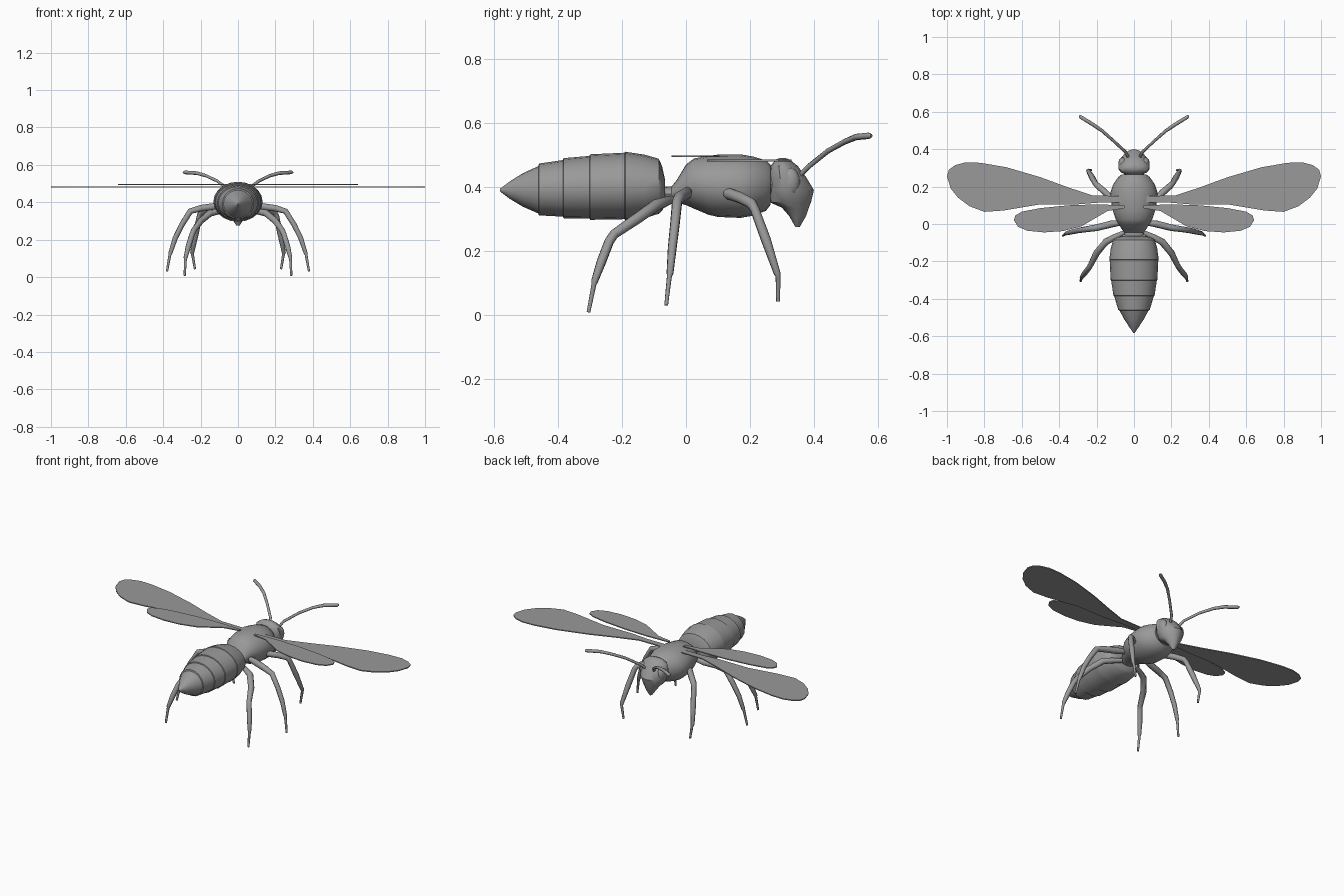
import bpy, bmesh, math
from mathutils import Vector

grey = bpy.data.materials.new("plain grey")
grey.diffuse_color = (0.32, 0.32, 0.32, 1)


def finish(name, bm, angle=35):
    bmesh.ops.recalc_face_normals(bm, faces=bm.faces)
    me = bpy.data.meshes.new(name)
    bm.to_mesh(me)
    bm.free()
    ob = bpy.data.objects.new(name, me)
    bpy.context.collection.objects.link(ob)
    me.materials.append(grey)
    bpy.context.view_layer.objects.active = ob
    ob.select_set(True)
    bpy.ops.object.shade_smooth_by_angle(angle=math.radians(angle))
    ob.select_set(False)
    return ob


def skin(bm, rings):
    """Join rings of points into a closed tube."""
    loops = [[bm.verts.new(p) for p in r] for r in rings]
    n = len(loops[0])
    for a, b in zip(loops, loops[1:]):
        for i in range(n):
            j = (i + 1) % n
            bm.faces.new((a[i], a[j], b[j], b[i]))
    bm.faces.new(loops[0])
    bm.faces.new(loops[-1])


def body(name, rows, n=20):
    """Rows of (y, half width, bottom z, top z)."""
    bm = bmesh.new()
    skin(bm, [[(w * math.cos(t), y, (lo + hi) / 2 + (hi - lo) / 2 * math.sin(t))
               for t in (math.tau * i / n for i in range(n))]
              for y, w, lo, hi in rows])
    return finish(name, bm)


def limb(name, path, side, n=8):
    """Tapered tube along (x, y, z, radius) points."""
    pts = [Vector((p[0] * side, p[1], p[2])) for p in path]
    rings = []
    for i, p in enumerate(pts):
        d = (pts[min(i + 1, len(pts) - 1)] - pts[max(i - 1, 0)]).normalized()
        u = d.cross(Vector((0.3, 1, 0.2))).normalized()
        v = d.cross(u)
        rings.append([p + path[i][3] * (u * math.cos(t) + v * math.sin(t))
                      for t in (math.tau * k / n for k in range(n))])
    bm = bmesh.new()
    skin(bm, rings)
    return finish(name, bm, 50)


def wing(name, outline, z, side, thick=0.006):
    bm = bmesh.new()
    skin(bm, [[(x * side, y, z + h) for x, y in outline] for h in (-thick / 2, thick / 2)])
    return finish(name, bm)


# Abdomen: overlapping plates, each stepping in at the rear
body("abdomen", [
    (-0.582, 0.004, 0.386, 0.394), (-0.55, 0.026, 0.362, 0.418), (-0.51, 0.052, 0.338, 0.443),
    (-0.462, 0.078, 0.317, 0.465), (-0.46, 0.084, 0.311, 0.473), (-0.385, 0.106, 0.307, 0.484),
    (-0.383, 0.110, 0.302, 0.490), (-0.302, 0.122, 0.301, 0.497), (-0.30, 0.125, 0.297, 0.502),
    (-0.192, 0.130, 0.299, 0.507), (-0.19, 0.132, 0.296, 0.510), (-0.13, 0.124, 0.302, 0.501),
    (-0.085, 0.112, 0.316, 0.488), (-0.075, 0.10, 0.325, 0.465), (-0.065, 0.06, 0.345, 0.42)])

# Thorax with narrow waist, and neck
body("thorax", [
    (-0.075, 0.05, 0.355, 0.40), (-0.045, 0.05, 0.355, 0.402), (-0.03, 0.064, 0.352, 0.42),
    (0.0, 0.082, 0.343, 0.47), (0.025, 0.098, 0.332, 0.489), (0.07, 0.113, 0.313, 0.497),
    (0.10, 0.119, 0.306, 0.501), (0.17, 0.126, 0.303, 0.502), (0.21, 0.112, 0.310, 0.495),
    (0.25, 0.085, 0.325, 0.483), (0.265, 0.066, 0.345, 0.468)])
body("neck", [(0.25, 0.055, 0.36, 0.455), (0.29, 0.05, 0.37, 0.45)], 12)

# Head: horizontal sections (z, rear y, front y, half width), narrower at the face
bm = bmesh.new()
rings = []
for z, y0, y1, w in [(0.275, 0.342, 0.356, 0.008), (0.31, 0.322, 0.376, 0.032),
                     (0.335, 0.30, 0.384, 0.048), (0.352, 0.262, 0.391, 0.064),
                     (0.39, 0.256, 0.40, 0.080), (0.43, 0.258, 0.376, 0.084),
                     (0.465, 0.264, 0.35, 0.074), (0.485, 0.28, 0.325, 0.045),
                     (0.49, 0.292, 0.312, 0.015)]:
    ring = []
    for i in range(16):
        t = math.tau * i / 16
        c = math.cos(t)
        y = (y0 + y1) / 2 + (y1 - y0) / 2 * c
        ring.append((w * math.sin(t) * (1 - 0.22 * c), y, z))
    rings.append(ring)
skin(bm, rings)
finish("head", bm)

leg_paths = {
    "front_leg": [(0.08, 0.12, 0.385, 0.014), (0.12, 0.135, 0.378, 0.018), (0.155, 0.17, 0.366, 0.018),
                  (0.195, 0.205, 0.348, 0.017), (0.205, 0.215, 0.33, 0.015), (0.225, 0.25, 0.235, 0.016),
                  (0.245, 0.285, 0.13, 0.011), (0.243, 0.288, 0.12, 0.008), (0.23, 0.288, 0.042, 0.006)],
    "middle_leg": [(0.08, 0.005, 0.385, 0.015), (0.12, 0.0, 0.378, 0.019), (0.20, -0.02, 0.368, 0.018),
                   (0.255, -0.028, 0.352, 0.016), (0.30, -0.035, 0.28, 0.015), (0.335, -0.043, 0.21, 0.014),
                   (0.361, -0.05, 0.13, 0.011), (0.364, -0.052, 0.12, 0.008), (0.38, -0.062, 0.03, 0.006)],
    "hind_leg": [(0.05, -0.045, 0.36, 0.012), (0.10, -0.068, 0.352, 0.016), (0.15, -0.095, 0.342, 0.019),
                 (0.20, -0.155, 0.30, 0.018), (0.235, -0.225, 0.252, 0.015), (0.245, -0.24, 0.23, 0.015),
                 (0.265, -0.265, 0.165, 0.015), (0.28, -0.286, 0.105, 0.011), (0.281, -0.288, 0.095, 0.008),
                 (0.285, -0.305, 0.008, 0.006)],
}
antenna = [(0.03, 0.355, 0.435, 0.008), (0.045, 0.385, 0.465, 0.008), (0.11, 0.445, 0.513, 0.008),
           (0.17, 0.498, 0.542, 0.009), (0.22, 0.532, 0.556, 0.010), (0.285, 0.572, 0.56, 0.010),
           (0.292, 0.58, 0.56, 0.005)]
forewing = [(0.05, 0.15), (0.22, 0.152), (0.35, 0.195), (0.5, 0.25), (0.68, 0.303), (0.82, 0.327),
            (0.90, 0.33), (0.955, 0.315), (0.99, 0.29), (1.0, 0.255), (0.98, 0.19), (0.94, 0.14),
            (0.88, 0.095), (0.80, 0.065), (0.70, 0.072), (0.5, 0.105), (0.3, 0.105), (0.18, 0.115),
            (0.05, 0.115)]
hindwing = [(0.05, 0.10), (0.2, 0.105), (0.35, 0.10), (0.5, 0.085), (0.60, 0.066), (0.635, 0.045),
            (0.642, 0.02), (0.62, -0.015), (0.57, -0.036), (0.48, -0.045), (0.38, -0.038),
            (0.28, -0.012), (0.2, 0.035), (0.14, 0.07), (0.05, 0.085)]

# Mirrored parts
for side, tag in ((1, "right"), (-1, "left")):
    for name, path in leg_paths.items():
        limb(f"{name}_{tag}", path, side)
    limb(f"antenna_{tag}", antenna, side)
    wing(f"forewing_{tag}", forewing, 0.482, side)
    wing(f"hindwing_{tag}", hindwing, 0.496, side)
    # Compound eye lying flush on the side of the head
    bm = bmesh.new()
    bmesh.ops.create_uvsphere(bm, u_segments=14, v_segments=8, radius=1)
    for v in bm.verts:
        v.co = Vector((side * 0.06 + v.co.x * 0.024, 0.325 + v.co.y * 0.032, 0.415 + v.co.z * 0.045))
    finish(f"eye_{tag}", bm)
